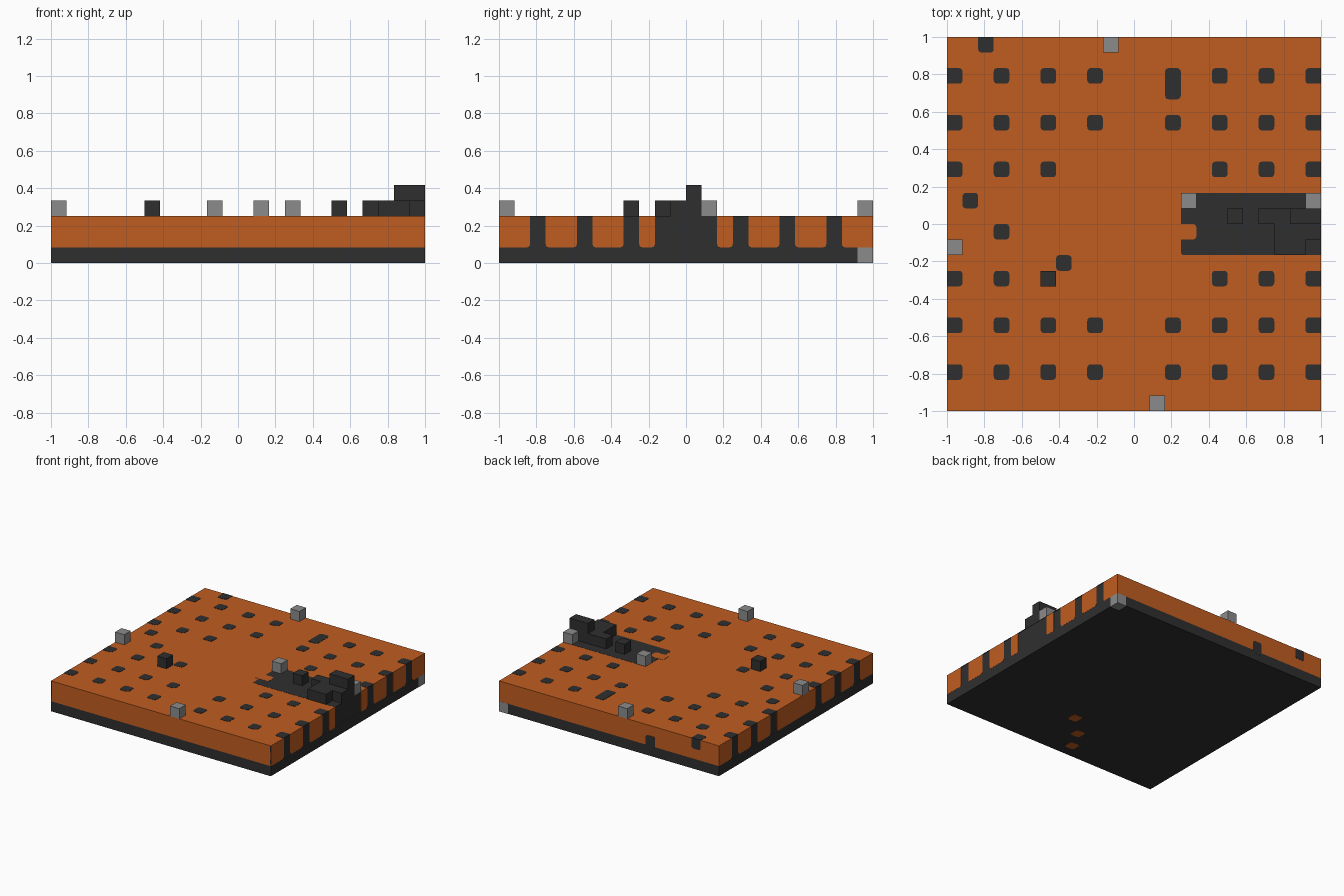
import bpy
import bmesh
from mathutils import Vector

cube = bpy.data.objects.get("Cube")
if cube:
    bpy.data.objects.remove(cube)

U = 1 / 12      # one grid cell
SKIN = 0.002    # thickness of painted plates
TOP = 3 * U     # top of the slab


def material(name, rgb):
    m = bpy.data.materials.new(name)
    m.use_nodes = True
    m.diffuse_color = (*rgb, 1)
    m.node_tree.nodes["Principled BSDF"].inputs["Base Color"].default_value = (*rgb, 1)
    return m


ORANGE = material("burnt_orange", (0.53, 0.108, 0.015))
DARK = material("charcoal", (0.028, 0.028, 0.028))
GREY = material("mid_grey", (0.26, 0.26, 0.26))


def at(i):
    """Grid line to horizontal coordinate."""
    return -1 + i * U


def cells(i0, i1, j0, j1, k0, k1):
    """Corners of a box covering a range of grid cells."""
    return (at(i0), at(j0), k0 * U), (at(i1), at(j1), k1 * U)


def build(name, boxes, mat, round_axis=None):
    """One object from several boxes; inner corners along round_axis are rounded."""
    bm = bmesh.new()
    for lo, hi in boxes:
        lo, hi = Vector(lo), Vector(hi)
        verts = bmesh.ops.create_cube(bm, size=1)["verts"]
        for v in verts:
            v.co = [(a + b) / 2 + c * (b - a) for a, b, c in zip(lo, hi, v.co)]
        if round_axis is None:
            continue
        others = [a for a in range(3) if a != round_axis]
        edges = []
        for e in {e for v in verts for e in v.link_edges}:
            p, q = e.verts[0].co, e.verts[1].co
            along = all(abs(p[a] - q[a]) < 1e-5 for a in others)
            on_rim = any(p[a] > TOP - 0.01 if a == 2 else abs(p[a]) > 0.99 for a in others)
            if along and not on_rim:
                edges.append(e)
        if edges:
            bmesh.ops.bevel(bm, geom=edges, offset=0.018, segments=3,
                            profile=0.5, affect='EDGES')
    bmesh.ops.recalc_face_normals(bm, faces=bm.faces)
    mesh = bpy.data.meshes.new(name)
    bm.to_mesh(mesh)
    bm.free()
    mesh.materials.append(mat)
    obj = bpy.data.objects.new(name, mesh)
    bpy.context.collection.objects.link(obj)
    return obj


def top_plate(i0, i1, j0, j1, rise=SKIN):
    return (at(i0), at(j0), TOP - 0.004), (at(i1), at(j1), TOP + rise)


# Base layer and orange slab
build("base_layer", [((-0.999, -1, 0.001), (0.999, 0.999, U))], DARK)
build("main_slab", [((-0.996, -1, U), (0.996, 0.999, TOP))], ORANGE)

# Regular grid of dark spots, with the middle left open
rows = (2, 5, 8, 15, 18, 21)
columns = (0, 3, 6, 9, 14, 17, 20, 23)
spots = []
for j in rows:
    for i in columns:
        if i in (9, 14) and j in (8, 15):
            continue
        tall = 1 if (i, j) == (14, 21) else 0
        spots.append(top_plate(i, i + 1, j - tall, j + 1))
for i, j in ((2, 23), (1, 13), (3, 11), (7, 9)):
    spots.append(top_plate(i, i + 1, j, j + 1))
build("top_spots", spots, DARK, 2)

# Dark platform on the top, with an orange notch
build("platform_patch", [top_plate(15, 24, 10, 14, 0.001)], DARK, 2)
build("platform_notch", [top_plate(14.5, 16, 11, 12)], ORANGE, 2)

# Side walls: dark skin showing between orange panels
right_bars = [(j, j + 1) for j in rows] + [(10, 14)]
left_bars = [(j, j + 1) for j in rows]
for side, label, bars in ((1, "right_wall", right_bars), (-1, "left_wall", left_bars)):
    def wall(y0, y1, z1, outer):
        xs = sorted((side * 0.99, side * outer))
        return (xs[0], y0, U), (xs[1], y1, z1)

    build(label + "_skin", [wall(-1, 0.999, TOP - 0.001, 0.998)], DARK)
    panels, start = [], 0
    for a, b in sorted(bars) + [(24, 24)]:
        panels.append(wall(at(start), at(a), TOP, 1.0))
        start = b
    build(label + "_panels", panels, ORANGE, 0)

# Small dark patches on the back wall
build("back_patches", [
    ((at(7), 0.99, 0.06), (at(8), 1, 2 * U)),
    ((at(2), 0.99, 2 * U), (at(3), 1, TOP + SKIN)),
], DARK, 1)

# Orange spots on the underside
build("underside_spots", [((at(i), at(j), 0), (at(i + 1), at(j + 1), 0.008))
                          for i, j in ((13, 5), (11, 3), (10, 1))], ORANGE, 2)

# Grey marker cubes
build("marker_cubes", [cells(i, i + 1, j, j + 1, k, k + 1) for i, j, k in (
    (10, 23, 3), (0, 10, 3), (13, 0, 3), (15, 13, 3), (23, 13, 3), (23, 23, 0))], GREY)

# Raised dark blocks
build("lone_block", [cells(6, 7, 8, 9, 3, 4)], DARK)
build("platform_blocks", [
    cells(18, 19, 12, 13, 3, 4),
    cells(20, 24, 12, 13, 3, 4),
    cells(22, 24, 12, 13, 4, 5),
    cells(21, 23, 10, 12, 3, 4),
    cells(23, 24, 11, 12, 3, 4),
], DARK)
